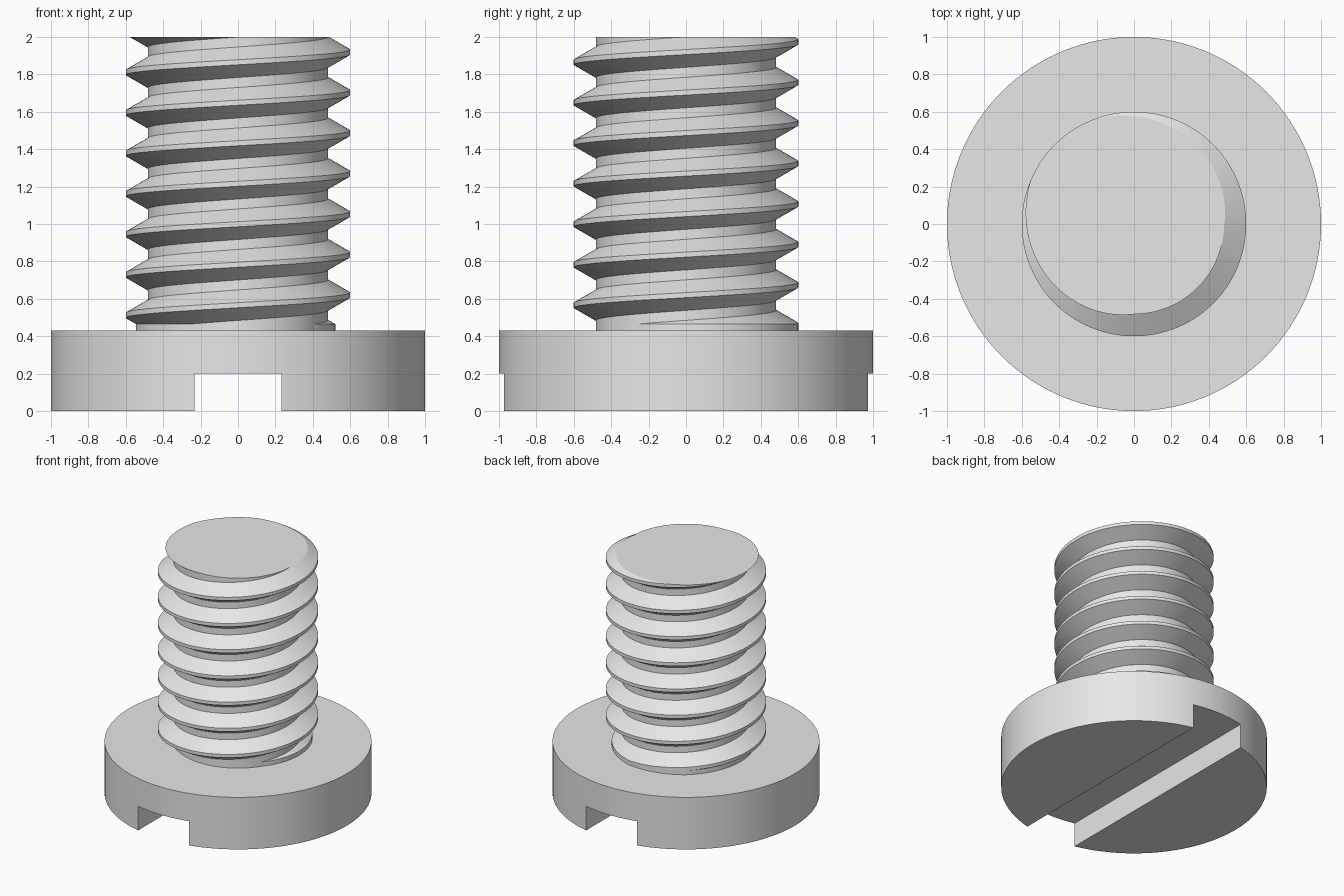
import bpy
import bmesh
import math

HEAD_TOP, THREAD_START, TOP = 0.43, 0.465, 2.0
PITCH, CREST_R, ROOT_R = 0.2165, 0.6, 0.482
CREST_Z = 0.62          # height of a crest on the +x side
STEPS = 128             # segments per turn

default = bpy.data.objects.get("Cube")
if default:
    bpy.data.objects.remove(default, do_unlink=True)

steel = bpy.data.materials.new("grey_steel")
steel.use_nodes = True
steel.diffuse_color = (0.8, 0.8, 0.8, 1)
steel.node_tree.nodes["Principled BSDF"].inputs["Base Color"].default_value = (0.8, 0.8, 0.8, 1)


def finish(obj):
    """Give the part its material and smooth its curved faces."""
    obj.data.materials.clear()
    obj.data.materials.append(steel)
    bpy.ops.object.select_all(action="DESELECT")
    obj.select_set(True)
    bpy.context.view_layer.objects.active = obj
    bpy.ops.object.shade_smooth_by_angle(angle=math.radians(25))


# Head: a flat disc with a straight driver slot cut through its underside
bpy.ops.mesh.primitive_cylinder_add(vertices=STEPS, radius=1, depth=HEAD_TOP,
                                    location=(0, 0, HEAD_TOP / 2))
head = bpy.context.object
head.name = "slotted_head"
bpy.ops.mesh.primitive_cube_add(size=1, location=(0, 0, 0))
cutter = bpy.context.object
cutter.name = "slot_cutter"
cutter.scale = (0.464, 3, 0.4)
cutter.hide_render = True
bpy.context.view_layer.objects.active = head
cut = head.modifiers.new("driver_slot", "BOOLEAN")
cut.operation = "DIFFERENCE"
cut.solver = "EXACT"
cut.object = cutter
bpy.ops.object.modifier_apply(modifier=cut.name)
bpy.data.objects.remove(cutter, do_unlink=True)
finish(head)

# Threaded shank: a helical sweep of one thread profile
flank = (CREST_R - ROOT_R) * math.tan(math.radians(30))
half_crest = PITCH / 16
profile = [(CREST_R, -half_crest), (CREST_R, half_crest),
           (ROOT_R, half_crest + flank), (ROOT_R, PITCH - half_crest - flank)]

bm = bmesh.new()
rows = []
for i in range(STEPS * 11):
    a = 2 * math.pi * i / STEPS
    z = CREST_Z - 3 * PITCH + PITCH * i / STEPS
    rows.append([bm.verts.new((r * math.cos(a), r * math.sin(a), z + dz))
                 for r, dz in profile])
for i in range(len(rows) - STEPS - 1):
    here = rows[i] + [rows[i + STEPS][0]]
    ahead = rows[i + 1] + [rows[i + 1 + STEPS][0]]
    for k in range(4):
        bm.faces.new((here[k], ahead[k], ahead[k + 1], here[k + 1]))


def trim(height, direction):
    """Cut the shank flat and return the edges of the cut."""
    bmesh.ops.bisect_plane(bm, geom=bm.verts[:] + bm.edges[:] + bm.faces[:], dist=1e-6,
                           plane_co=(0, 0, height), plane_no=(0, 0, direction),
                           clear_outer=True)
    return [e for e in bm.edges if e.is_boundary
            and all(abs(v.co.z - height) < 1e-4 for v in e.verts)]


# Flat top, and a straight neck that carries the lowest section into the head
bmesh.ops.contextual_create(bm, geom=trim(TOP, 1))
neck = bmesh.ops.extrude_edge_only(bm, edges=trim(THREAD_START, -1))["geom"]
for v in neck:
    if isinstance(v, bmesh.types.BMVert):
        v.co.z = HEAD_TOP - 0.01
bmesh.ops.contextual_create(bm, geom=[e for e in neck if isinstance(e, bmesh.types.BMEdge)
                                      and e.is_boundary])
bmesh.ops.delete(bm, geom=[v for v in bm.verts if not v.link_faces], context="VERTS")
bmesh.ops.recalc_face_normals(bm, faces=bm.faces[:])

mesh = bpy.data.meshes.new("threaded_shank")
bm.to_mesh(mesh)
bm.free()
shank = bpy.data.objects.new("threaded_shank", mesh)
bpy.context.collection.objects.link(shank)
finish(shank)
